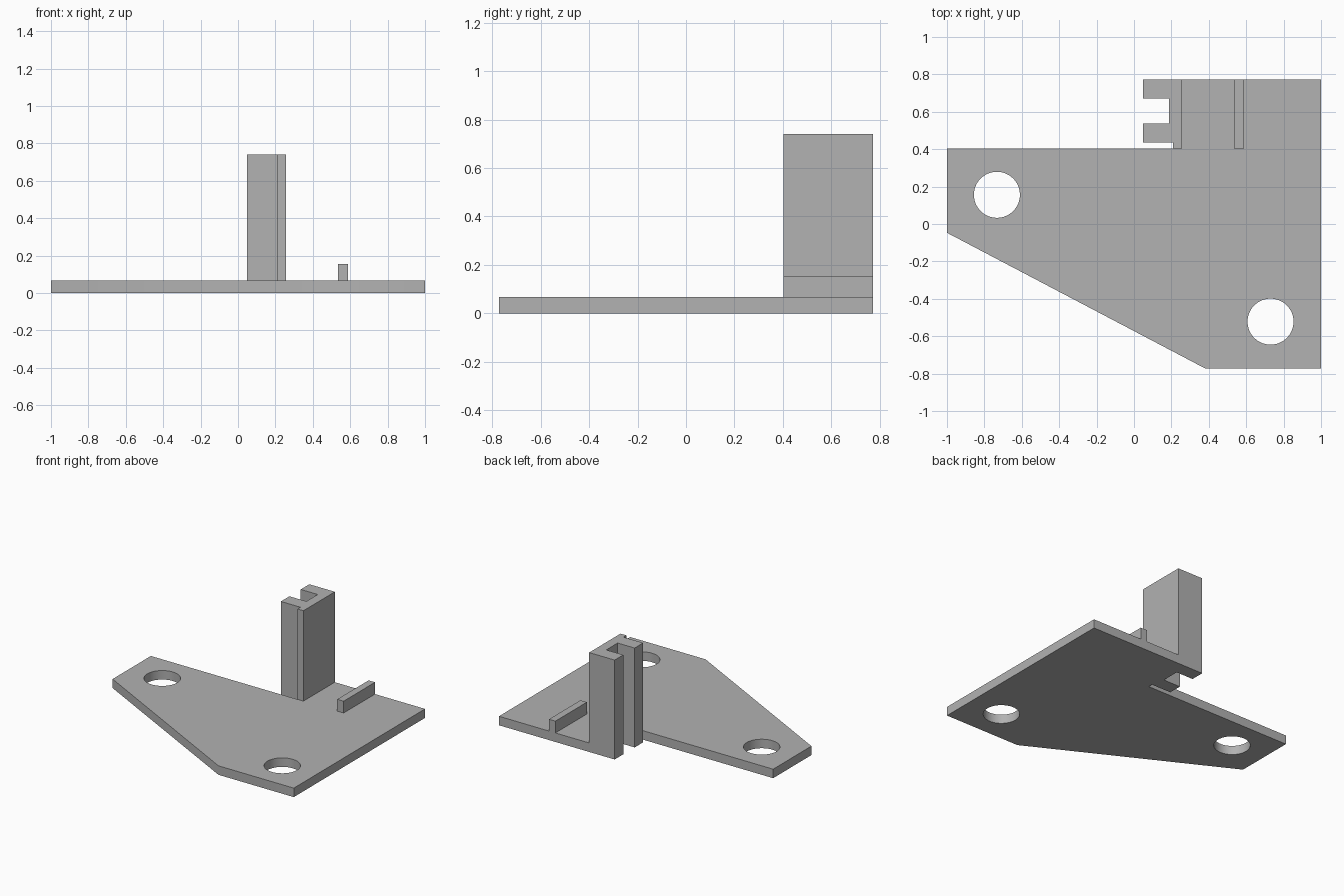
import bpy, bmesh, math

if "Cube" in bpy.data.objects:
    bpy.data.objects.remove(bpy.data.objects["Cube"])

grey = bpy.data.materials.new("plain grey")
grey.diffuse_color = (0.445, 0.445, 0.445, 1)
grey.use_nodes = True
grey.node_tree.nodes["Principled BSDF"].inputs["Base Color"].default_value = grey.diffuse_color


def prism(name, outline, z0, z1):
    """Extrude a flat xy outline from z0 to z1."""
    bm = bmesh.new()
    face = bm.faces.new([bm.verts.new((x, y, z0)) for x, y in outline])
    top = bmesh.ops.extrude_face_region(bm, geom=[face])["geom"]
    verts = [v for v in top if isinstance(v, bmesh.types.BMVert)]
    bmesh.ops.translate(bm, vec=(0, 0, z1 - z0), verts=verts)
    bmesh.ops.recalc_face_normals(bm, faces=bm.faces)
    mesh = bpy.data.meshes.new(name)
    bm.to_mesh(mesh)
    bm.free()
    mesh.materials.append(grey)
    obj = bpy.data.objects.new(name, mesh)
    bpy.context.collection.objects.link(obj)
    return obj


def circle(cx, cy, r, n=64):
    return [(cx + r * math.cos(2 * math.pi * i / n),
             cy + r * math.sin(2 * math.pi * i / n)) for i in range(n)]


BACK, STEP, THICK = 0.772, 0.403, 0.067

# Base plate, cut back around the foot of the column
plate = prism("base_plate", [(-1, STEP), (-1, -0.047), (0.38, -BACK), (1, -BACK),
                             (1, BACK), (0.257, BACK), (0.257, STEP)], 0, THICK)

# Two round mounting holes
for i, (x, y) in enumerate([(-0.733, 0.156), (0.73, -0.522)]):
    cutter = prism(f"hole_cutter_{i + 1}", circle(x, y, 0.123), -0.1, 0.2)
    cutter.hide_render = True
    cutter.hide_set(True)
    mod = plate.modifiers.new("mounting hole", "BOOLEAN")
    mod.operation = "DIFFERENCE"
    mod.solver = "EXACT"
    mod.object = cutter

# Slotted column, full height, open towards -x
prism("slotted_column", [(0.257, STEP), (0.257, BACK), (0.047, BACK), (0.047, 0.671),
                         (0.187, 0.671), (0.187, 0.537), (0.047, 0.537), (0.047, 0.437),
                         (0.208, 0.437), (0.208, STEP)], 0, 0.74)

# Low rib standing on the plate
prism("low_rib", [(0.535, STEP), (0.588, STEP), (0.588, BACK), (0.535, BACK)], THICK, 0.155)

# Round off the shading inside the holes only
bpy.ops.object.select_all(action="DESELECT")
plate.select_set(True)
bpy.context.view_layer.objects.active = plate
for mod in list(plate.modifiers):
    bpy.ops.object.modifier_apply(modifier=mod.name)
bpy.ops.object.shade_smooth_by_angle(angle=math.radians(30))
